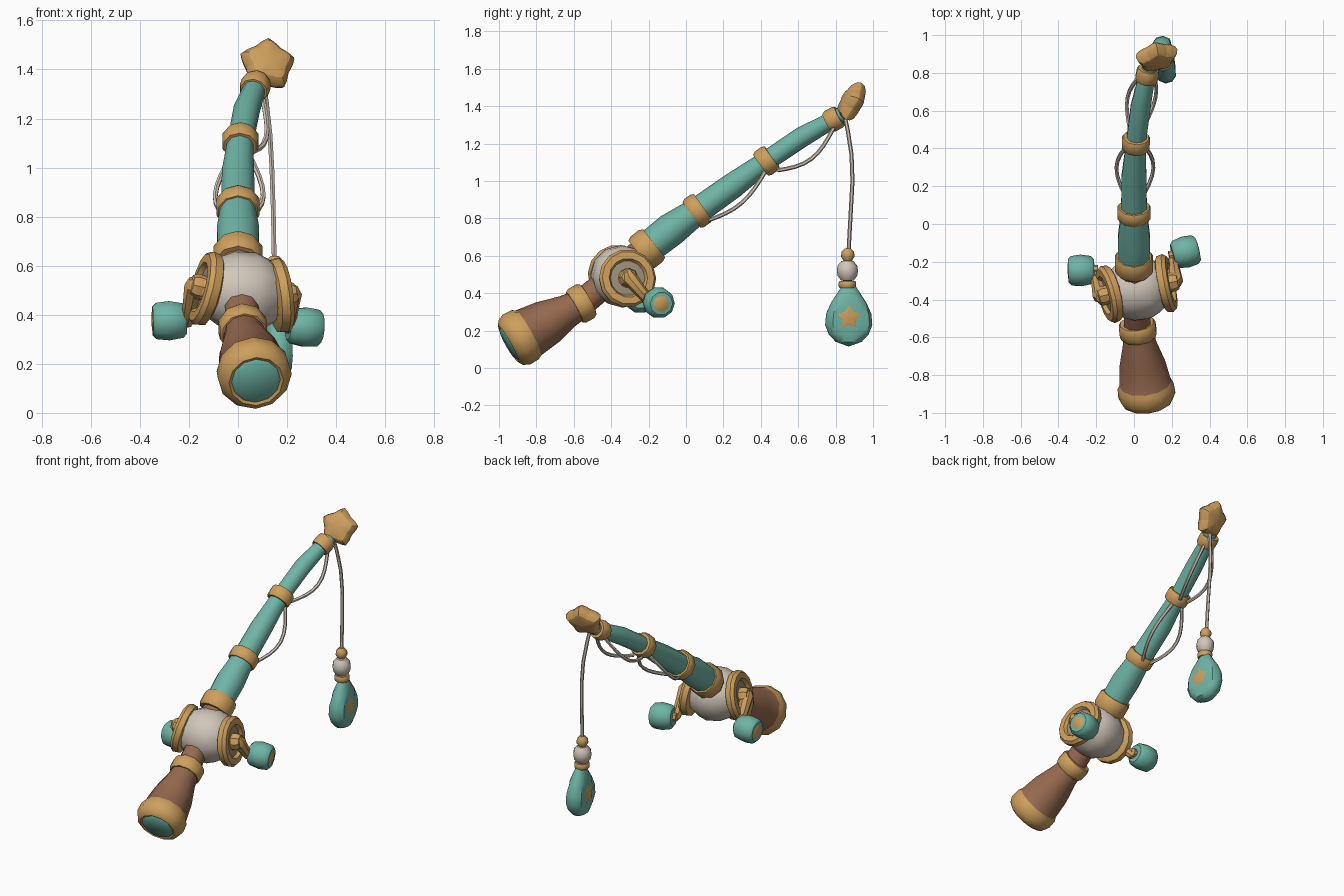
import bpy, bmesh, math
from mathutils import Vector as V

cube = bpy.data.objects.get("Cube")
if cube:
    bpy.data.objects.remove(cube)


def material(name, rgb):
    m = bpy.data.materials.new(name)
    m.use_nodes = True
    m.diffuse_color = (*rgb, 1)
    m.node_tree.nodes["Principled BSDF"].inputs["Base Color"].default_value = (*rgb, 1)
    return m


TEAL = material("teal", (.16, .46, .38))
GOLD = material("gold", (.62, .35, .11))
BROWN = material("brown", (.31, .145, .08))
WHITE = material("off white", (.64, .57, .49))
GREY = material("warm grey", (.33, .28, .21))
parts = []


def finish(name, bm, mats):
    bmesh.ops.remove_doubles(bm, verts=bm.verts, dist=1e-5)
    bmesh.ops.recalc_face_normals(bm, faces=bm.faces)
    me = bpy.data.meshes.new(name)
    bm.to_mesh(me)
    bm.free()
    for m in mats:
        me.materials.append(m)
    ob = bpy.data.objects.new(name, me)
    bpy.context.collection.objects.link(ob)
    parts.append(ob)
    return ob


def loft(name, pts, radii, mats, axis=None, sides=10, index=None, shape=None):
    """Skin circles along a path; index gives the material slot of each span."""
    bm = bmesh.new()
    pts = [V(p) for p in pts]
    last = len(pts) - 1
    whole = V(axis) if axis else pts[-1] - pts[0]
    ref = V((0, 0, 1)) if abs(whole.normalized().x) > .7 else V((1, 0, 0))
    rings = []
    for i, p in enumerate(pts):
        t = V(axis) if axis else pts[min(i + 1, last)] - pts[max(i - 1, 0)]
        u = t.cross(ref).normalized()
        w = t.cross(u).normalized()
        ring = []
        for k in range(sides):
            a = math.tau * k / sides
            off = (u * math.cos(a) + w * math.sin(a)) * radii[i]
            ring.append(bm.verts.new(p + (shape(off) if shape else off)))
        rings.append(ring)
    for i in range(last):
        for k in range(sides):
            j = (k + 1) % sides
            f = bm.faces.new((rings[i][k], rings[i][j], rings[i + 1][j], rings[i + 1][k]))
            f.material_index = index[i] if index else 0
    for ring, r in ((rings[0], radii[0]), (rings[-1], radii[-1])):
        if r > 0:
            bm.faces.new(ring)
    return finish(name, bm, mats)


def lathe(name, base, axis, profile, mats, **kw):
    """Profile of (distance along axis, radius)."""
    d = V(axis).normalized()
    return loft(name, [V(base) + d * t for t, r in profile],
                [r for t, r in profile], mats, axis=d, **kw)


def band(name, centre, axis, r, w):
    prof = [(-.5, .7), (-.5, .9), (-.28, 1), (.28, 1), (.5, .9), (.5, .7)]
    return lathe(name, centre, axis, [(t * w, s * r) for t, s in prof], [GOLD])


def star(name, centre, normal, up, outer, inner, h):
    n = V(normal).normalized()
    side = V(up).cross(n).normalized()
    up = n.cross(side)
    bm = bmesh.new()

    def layer(scale, height):
        vs = []
        for k in range(10):
            a = math.tau * k / 10
            r = (inner if k % 2 else outer) * scale
            vs.append(bm.verts.new(V(centre) + up * math.cos(a) * r
                                   + side * math.sin(a) * r + n * height))
        return vs
    layers = [layer(0, -h), layer(.75, -h * .85), layer(1, 0), layer(.75, h * .85), layer(0, h)]
    for a, b in zip(layers, layers[1:]):
        for k in range(10):
            j = (k + 1) % 10
            bm.faces.new((a[k], a[j], b[j], b[k]))
    return finish(name, bm, [GOLD])


# Handle with butt cap and gold bands
butt, grip_top, neck = V((.075, -.955, .125)), V((.02, -.56, .345)), V((0, -.21, .636))
lathe("handle", butt, grip_top - butt,
      [(0, 0), (0, .085), (.012, .1), (.006, .112), (.02, .135), (.055, .152), (.11, .15),
       (.13, .138), (.25, .122), (.37, .09), (.47, .075)],
      [TEAL, GOLD, BROWN], sides=12, index=[0, 0, 1, 1, 1, 1, 1, 2, 2, 2])
loft("reel_seat", [grip_top, grip_top.lerp(neck, .5), neck], [.075, .07, .08], [BROWN])
band("grip_band", grip_top, grip_top - butt, .102, .085)

# Rod and its bands
rod = [V(p) for p in ((0, -.22, .63), (0, -.08, .74), (0, .06, .84), (0, .25, .975),
                      (.01, .43, 1.107), (.035, .62, 1.235), (.07, .79, 1.33), (.09, .84, 1.36))]
loft("rod", rod, [.085, .09, .072, .069, .054, .055, .045, .04], [TEAL])
band("rod_sleeve", neck, rod[1] - rod[0], .106, .1)
band("lower_rod_band", rod[2], rod[3] - rod[2], .092, .075)
band("upper_rod_band", rod[4], rod[4] - rod[3], .077, .075)
band("tip_band", rod[6], rod[6] - rod[5], .062, .075)

# Star at the tip
tip_star = star("tip_star", (.12, .885, 1.42), (.22, -.85, .45), (0, .45, .87), .158, .088, .055)
sub = tip_star.modifiers.new("soften", 'SUBSURF')
sub.levels = sub.render_levels = 1

# Slack line loops on both sides of the rod
for s, side in ((1, "left"), (-1, "right")):
    for a, b, out, drop, label in ((2, 4, .085, .06, "lower"), (4, 6, .055, .075, "upper")):
        start = rod[a] + V((s * .03, .06, -.05))
        end = rod[b] + V((s * .03, 0, -.045))
        path = [start.lerp(end, t / 8) + V((s * out * .8, drop * .4, -drop * .7))
                * math.sin(math.pi * t / 8) for t in range(9)]
        loft(f"{side}_{label}_line", path, [.011] * 9, [WHITE], sides=6)

# Reel drum
hub_r, hub_l = V((-.125, -.37, .505)), V((.165, -.315, .478))
spindle = hub_l - hub_r
drum = [(0, .11), (.05, .14), (.1, .162), (.19, .166), (.24, .145), (.29, .11)]
lathe("reel_drum", hub_r, spindle, drum, [WHITE], sides=12)

# Side discs, cranks and knobs
for side, hub, face, elbow, knob, knob_axis in (
        ("left", hub_l, (1, .2, .13), (.205, -.19, .35), (.205, -.165, .355), (1, .25, -.08)),
        ("right", hub_r, (-1, -.25, .25), (-.205, -.265, .375), (-.21, -.243, .377), (-1, -.04, -.02))):
    lathe(f"{side}_reel_disc", hub, face,
          [(-.03, 0), (-.03, .125), (-.018, .15), (.015, .156), (.034, .142), (.036, .105),
           (.016, .094), (.02, .052), (.034, .045), (.034, 0)],
          [GOLD, GREY], sides=14, index=[0, 0, 0, 0, 0, 0, 1, 0, 0])
    out = V(face).normalized()
    pivot = hub + out * .055
    lathe(f"{side}_crank_hub", hub + out * .02, out,
          [(0, .05), (.03, .052), (.05, .042), (.06, 0)], [GOLD], sides=8)
    loft(f"{side}_crank_arm", [pivot + V((0, -.01, .03)), pivot, pivot.lerp(V(elbow), .5), V(elbow),
                               V(elbow) + V((0, .015, -.015))],
         [.025, .042, .034, .028, .018], [GOLD], sides=8)
    along = V(knob_axis).normalized()
    lathe(f"{side}_knob_stem", V(knob) - along * .02, along, [(0, .026), (.05, .026)], [GOLD], sides=8)
    lathe(f"{side}_knob", knob, along,
          [(0, 0), (0, .058), (.015, .074), (.07, .084), (.122, .078), (.138, .062),
           (.138, .042), (.141, .038), (.141, 0)],
          [TEAL, GOLD], index=[0, 0, 0, 0, 0, 0, 1, 1])

# Hanging line and bait
loft("hanging_line", [(.105, .85, 1.34), (.115, .865, 1.27), (.13, .885, 1.14), (.138, .89, 1),
                      (.144, .88, .82), (.148, .868, .6)], [.011] * 6, [WHITE], sides=6)
down = V((0, 0, -1))
lathe("line_knot", (.15, .865, .64), down, [(0, .016), (.02, .034), (.045, .036), (.07, .02)],
      [GOLD], sides=8)
lathe("bait_bead", (.152, .863, .578), down,
      [(0, 0), (.006, .032), (.03, .052), (.058, .057), (.086, .052), (.11, .034), (.115, 0)], [WHITE])
band("bait_collar", (.155, .863, .447), down, .047, .036)

# Flattened teardrop with a star plate on each face
broad = V((1, .15, 0)).normalized()


def flatten(off):
    depth = off.dot(broad)
    return off + broad * (max(-.05, min(.05, depth * .65)) - depth)


body = (.16, .87, .44)
lathe("bait_body", body, down,
      [(0, .036), (.04, .062), (.09, .095), (.15, .122), (.21, .127), (.26, .108), (.3, .07), (.325, 0)],
      [TEAL], sides=14, shape=flatten)
for s, side in ((1, "left"), (-1, "right")):
    star(f"{side}_bait_star", V(body) + V((0, -.005, -.17)) + broad * s * .051,
         broad * s, (0, 0, 1), .066, .038, .004)

# Smooth shading that keeps the edges
bpy.ops.object.select_all(action='DESELECT')
for ob in parts:
    ob.select_set(True)
bpy.context.view_layer.objects.active = parts[0]
bpy.ops.object.shade_smooth_by_angle(angle=math.radians(40))
